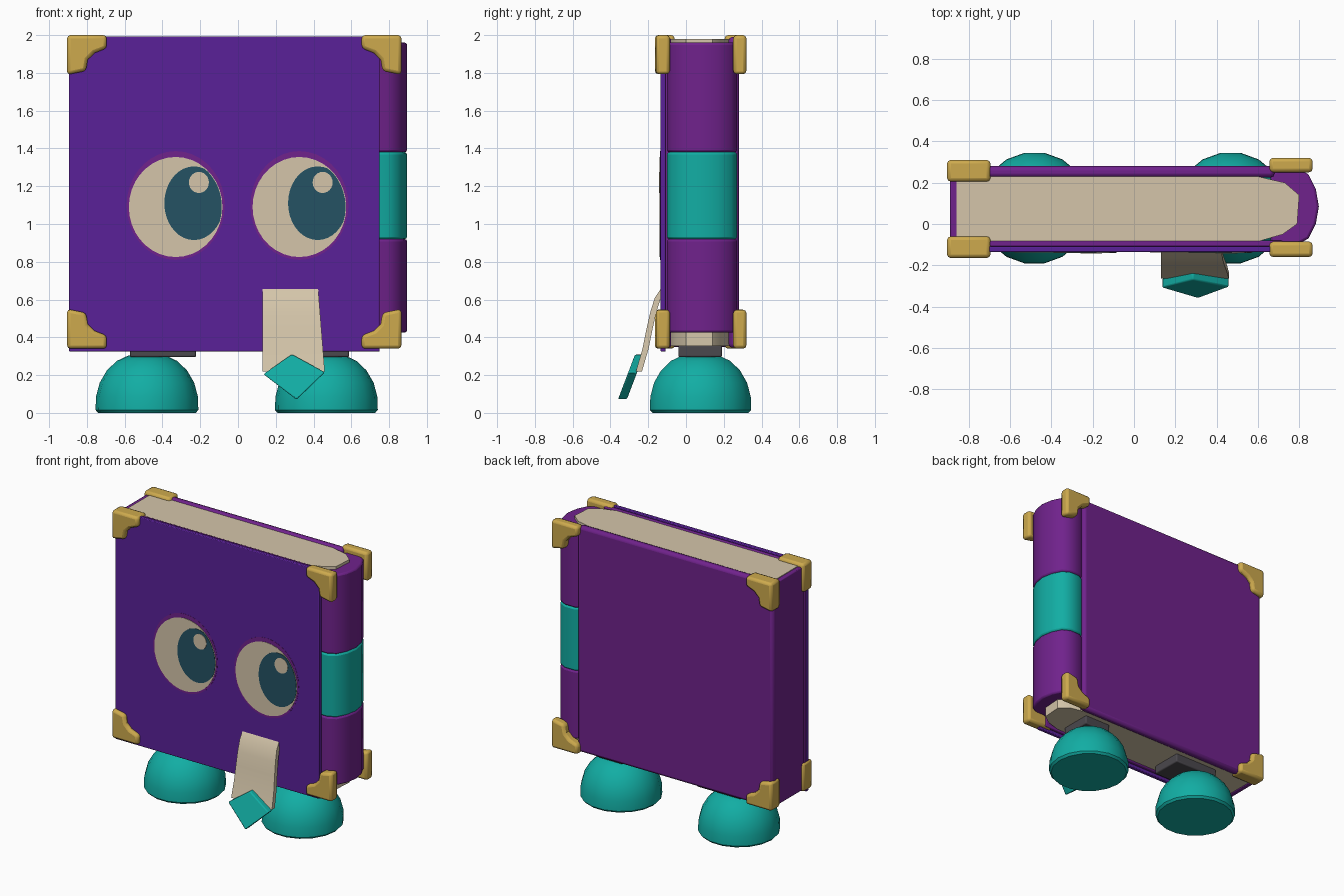
import bpy, bmesh, math

if "Cube" in bpy.data.objects:
    bpy.data.objects.remove(bpy.data.objects["Cube"])


def mat(name, r, g, b):
    m = bpy.data.materials.new(name)
    m.diffuse_color = (r, g, b, 1)
    m.use_nodes = True
    m.node_tree.nodes["Principled BSDF"].inputs["Base Color"].default_value = m.diffuse_color
    return m


VIOLET = mat("violet cover", 0.102, 0.015, 0.314)
PURPLE = mat("purple binding", 0.162, 0.016, 0.262)
TEAL = mat("teal", 0.006, 0.42, 0.37)
CREAM = mat("cream", 0.66, 0.56, 0.40)
GOLD = mat("gold", 0.61, 0.40, 0.075)
INK = mat("dark teal", 0.018, 0.084, 0.127)
GREY = mat("dark grey", 0.07, 0.065, 0.075)


def prism(name, pts, axis, lo, hi, material, bevel=0, shape=None):
    """Extrude a 2D outline along x, y or z; shape may move each vertex."""
    bm = bmesh.new()
    ring = []
    for d in (lo, hi):
        row = []
        for a, b in pts:
            co = {"x": (d, a, b), "y": (a, d, b), "z": (a, b, d)}[axis]
            row.append(bm.verts.new(shape(*co) if shape else co))
        ring.append(row)
    n = len(pts)
    for row in ring:
        bm.faces.new(row)
    for i in range(n):
        j = (i + 1) % n
        bm.faces.new((ring[0][i], ring[0][j], ring[1][j], ring[1][i]))
    return finish(name, bm, material, bevel)


def finish(name, bm, material, bevel=0, smooth=35):
    bmesh.ops.recalc_face_normals(bm, faces=bm.faces)
    me = bpy.data.meshes.new(name)
    bm.to_mesh(me)
    bm.free()
    me.materials.append(material)
    ob = bpy.data.objects.new(name, me)
    bpy.context.collection.objects.link(ob)
    if bevel:
        mod = ob.modifiers.new("bevel", "BEVEL")
        mod.width, mod.segments, mod.limit_method = bevel, 2, "ANGLE"
        mod.angle_limit = math.radians(40)
    bpy.ops.object.select_all(action="DESELECT")
    bpy.context.view_layer.objects.active = ob
    ob.select_set(True)
    bpy.ops.object.shade_smooth_by_angle(angle=math.radians(smooth))
    return ob


def box(name, x, y, z, material, bevel=0):
    pts = [(x[0], y[0]), (x[1], y[0]), (x[1], y[1]), (x[0], y[1])]
    return prism(name, pts, "z", z[0], z[1], material, bevel)


def ellipse(cx, cz, rx, rz, n=36):
    return [(cx + rx * math.cos(2 * math.pi * i / n),
             cz + rz * math.sin(2 * math.pi * i / n)) for i in range(n)]


# Covers and closed fore edge
box("front_cover", (-0.895, 0.75), (-0.135, -0.108), (0.325, 1.993), VIOLET, 0.005)
box("front_cover_lining", (-0.895, 0.72), (-0.11, -0.08), (0.345, 1.985), PURPLE, 0.008)
box("back_cover", (-0.895, 0.68), (0.225, 0.28), (0.345, 1.99), PURPLE, 0.02)
box("fore_edge", (-0.89, -0.855), (-0.09, 0.24), (0.35, 1.975), PURPLE, 0.006)

# Page block, tapering into the spine
pages = [(-0.86, -0.085), (0.6, -0.085), (0.72, -0.05), (0.79, 0.0), (0.8, 0.14),
         (0.73, 0.2), (0.6, 0.23), (-0.86, 0.23)]
prism("pages", pages, "z", 0.355, 1.98, CREAM)

# Rounded spine in three sections
spine = [(0.66, -0.10), (0.79, -0.10), (0.845, -0.07), (0.88, 0.0), (0.895, 0.085),
         (0.88, 0.17), (0.845, 0.24), (0.79, 0.27), (0.71, 0.27), (0.66, 0.24)]
for part, lo, hi, m in (("lower", 0.425, 0.92, PURPLE), ("middle", 0.92, 1.38, TEAL),
                        ("upper", 1.38, 1.96, PURPLE)):
    prism("spine_" + part, spine, "z", lo, hi, m, 0.012)

# Gold corner guards
guard = [(0, 0), (0.21, 0), (0.21, 0.07), (0.145, 0.095), (0.11, 0.13),
         (0.10, 0.19), (0, 0.21)]
for side, x0, sx, ys in (("left", -0.905, 1, ((-0.165, -0.06), (0.205, 0.31))),
                         ("right", 0.865, -1, ((-0.16, -0.085), (0.25, 0.32)))):
    for level, z0, sz in (("top", 2.0, -1), ("bottom", 0.34, 1)):
        for face, (y0, y1) in zip(("front", "back"), ys):
            prism(f"corner_{level}_{side}_{face}",
                  [(x0 + sx * a, z0 + sz * b) for a, b in guard],
                  "y", y0, y1, GOLD, 0.018)

# Eyes: rim, white, clipped iris, glint
for side, cx in (("left", -0.33), ("right", 0.325)):
    rx, rz, cz = 0.248, 0.265, 1.09
    prism("eye_rim_" + side, ellipse(cx, cz + 0.008, 0.26, 0.288), "y", -0.1365, -0.13, PURPLE)
    prism("eye_white_" + side, ellipse(cx, cz, rx, rz), "y", -0.139, -0.13, CREAM)
    iris = []
    for a, b in ellipse(cx + 0.097, 1.11, 0.157, 0.195):
        k = max(1, math.hypot((a - cx) / rx, (b - cz) / rz) / 0.985)
        iris.append((cx + (a - cx) / k, cz + (b - cz) / k))
    prism("iris_" + side, iris, "y", -0.1415, -0.135, INK)
    prism("glint_" + side, ellipse(cx + 0.123, 1.22, 0.053, 0.056, 24), "y", -0.144, -0.137, CREAM)

# Ribbon bookmark with diamond end
front = [(-0.135, 0.655), (-0.165, 0.61), (-0.19, 0.53), (-0.21, 0.44), (-0.23, 0.34), (-0.265, 0.22)]
ribbon = front + [(y + 0.032, z) for y, z in reversed(front[1:])] + [(-0.128, 0.635)]
prism("bookmark_ribbon", ribbon, "x", 0.0, 1.0, CREAM,
      shape=lambda x, y, z: (0.13 + x * (0.295 + 0.08 * (0.65 - z)), y, z))
diamond = [(0.135, 0.205), (0.285, 0.31), (0.46, 0.215), (0.31, 0.07)]
prism("bookmark_tip", diamond, "y", -0.315, -0.268, TEAL, 0.007,
      shape=lambda x, y, z: (x, y + 0.38 * (z - 0.19), z))

# Domed feet and their mounting plates
dome = [(0.258, 0.005), (0.272, 0.02), (0.27, 0.09), (0.25, 0.165), (0.212, 0.23),
        (0.16, 0.28), (0.10, 0.308)]
for side, cx in (("left", -0.482), ("right", 0.468)):
    bm = bmesh.new()
    n = 18
    rings = [[bm.verts.new((cx + r * math.cos(2 * math.pi * i / n),
                            0.077 + r * math.sin(2 * math.pi * i / n), max(z - 0.005, 0)))
              for i in range(n)] for r, z in dome]
    bm.faces.new(rings[0])
    bm.faces.new(rings[-1])
    for a, b in zip(rings, rings[1:]):
        for i in range(n):
            j = (i + 1) % n
            bm.faces.new((a[i], a[j], b[j], b[i]))
    finish("foot_" + side, bm, TEAL, smooth=30)
    box("foot_mount_" + side, (cx - 0.09, cx + 0.26 if cx < 0 else cx + 0.12),
        (-0.04, 0.19), (0.295, 0.36), GREY, 0.008)
